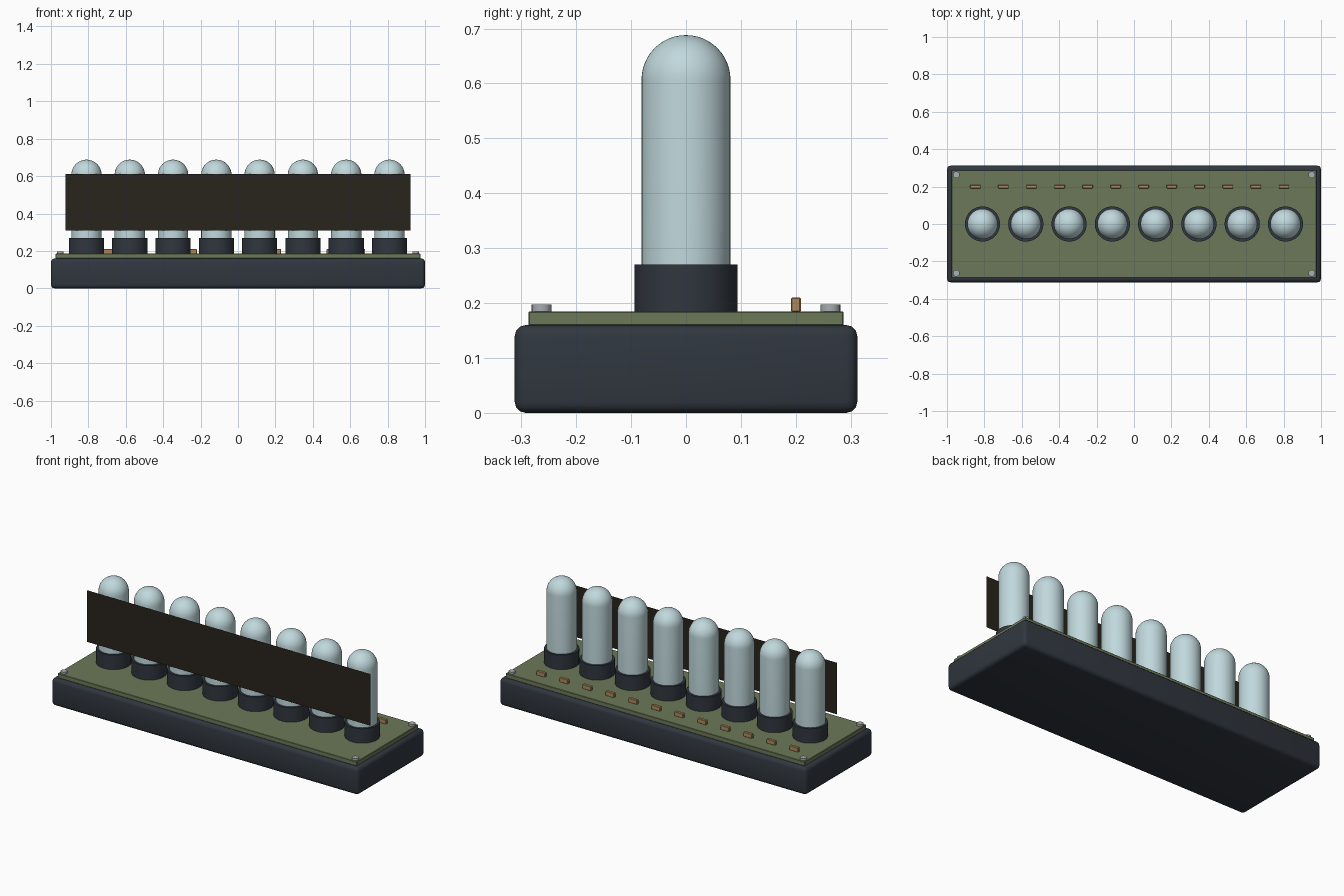
import bpy, bmesh, math
from mathutils import Matrix

if "Cube" in bpy.data.objects:
    bpy.data.objects.remove(bpy.data.objects["Cube"])


def material(name, rgb):
    m = bpy.data.materials.new(name)
    m.diffuse_color = (*rgb, 1)
    m.use_nodes = True
    m.node_tree.nodes["Principled BSDF"].inputs["Base Color"].default_value = m.diffuse_color
    return m


CASE = material("dark_case", (0.03, 0.038, 0.05))
BOARD = material("green_board", (0.15, 0.19, 0.10))
GLASS = material("pale_glass", (0.53, 0.69, 0.72))
METAL = material("screw_metal", (0.4, 0.42, 0.45))
COPPER = material("resistor_tan", (0.42, 0.25, 0.11))
PANEL = material("panel_dark", (0.022, 0.018, 0.012))


def finish(name, bm, mat, smooth=False):
    bmesh.ops.recalc_face_normals(bm, faces=bm.faces)
    me = bpy.data.meshes.new(name)
    bm.to_mesh(me)
    bm.free()
    me.materials.append(mat)
    ob = bpy.data.objects.new(name, me)
    bpy.context.collection.objects.link(ob)
    if smooth:
        bpy.ops.object.select_all(action='DESELECT')
        ob.select_set(True)
        bpy.context.view_layer.objects.active = ob
        bpy.ops.object.shade_smooth_by_angle(angle=math.radians(35))
    return ob


def box(name, size, centre, mat, bevel=0, segments=3):
    bm = bmesh.new()
    bmesh.ops.create_cube(bm, size=1, matrix=Matrix.Translation(centre) @ Matrix.Diagonal((*size, 1)))
    if bevel:
        bmesh.ops.bevel(bm, geom=bm.edges[:], offset=bevel, segments=segments,
                        profile=0.5, affect='EDGES')
    return finish(name, bm, mat, bool(bevel))


def lathe(name, profile, x, y, mat, steps=48):
    bm = bmesh.new()
    verts = [bm.verts.new((r, 0, z)) for r, z in profile]
    edges = [bm.edges.new(pair) for pair in zip(verts, verts[1:])]
    bmesh.ops.spin(bm, geom=verts + edges, cent=(0, 0, 0), axis=(0, 0, 1),
                   angle=math.tau, steps=steps)
    bmesh.ops.remove_doubles(bm, verts=bm.verts, dist=1e-5)
    bmesh.ops.translate(bm, verts=bm.verts, vec=(x, y, 0))
    return finish(name, bm, mat, True)


def cylinder(name, r, z0, z1, x, y, mat, steps=48):
    return lathe(name, [(0, z0), (r, z0), (r, z1), (0, z1)], x, y, mat, steps)


# case and circuit board
box("case", (2, 0.624, 0.16), (0, 0, 0.08), CASE, 0.02)
box("circuit_board", (1.95, 0.574, 0.026), (0, 0, 0.172), BOARD, 0.002, 1)

# glass tubes with domed tops in sockets
R, SHOULDER = 0.081, 0.607
dome = [(R * math.cos(a), SHOULDER + R * math.sin(a))
        for a in (math.pi / 2 * i / 12 for i in range(12))]
tube_profile = [(0, 0.24), (R, 0.24)] + dome + [(0, SHOULDER + R)]
for i in range(8):
    x = -0.81 + i * 1.62 / 7
    cylinder(f"socket_{i + 1}", 0.094, 0.18, 0.27, x, 0, CASE)
    lathe(f"glass_tube_{i + 1}", tube_profile, x, 0, GLASS)

# blank display panel in front of the tubes, a single thin sheet
bm = bmesh.new()
bm.faces.new([bm.verts.new((x, -0.087, z)) for x, z in
              ((-0.923, 0.308), (0.923, 0.308), (0.923, 0.612), (-0.923, 0.612))])
finish("display_panel", bm, PANEL)

# corner screws
for sx in (-1, 1):
    for sy in (-1, 1):
        cylinder(f"screw_{'left' if sx < 0 else 'right'}_{'front' if sy < 0 else 'back'}",
                 0.018, 0.18, 0.197, sx * 0.95, sy * 0.263, METAL, 24)

# row of small resistors behind the tubes
for i in range(12):
    box(f"resistor_{i + 1}", (0.056, 0.018, 0.026), (-0.848 + i * 0.15, 0.2, 0.197),
        COPPER, 0.002, 1)
